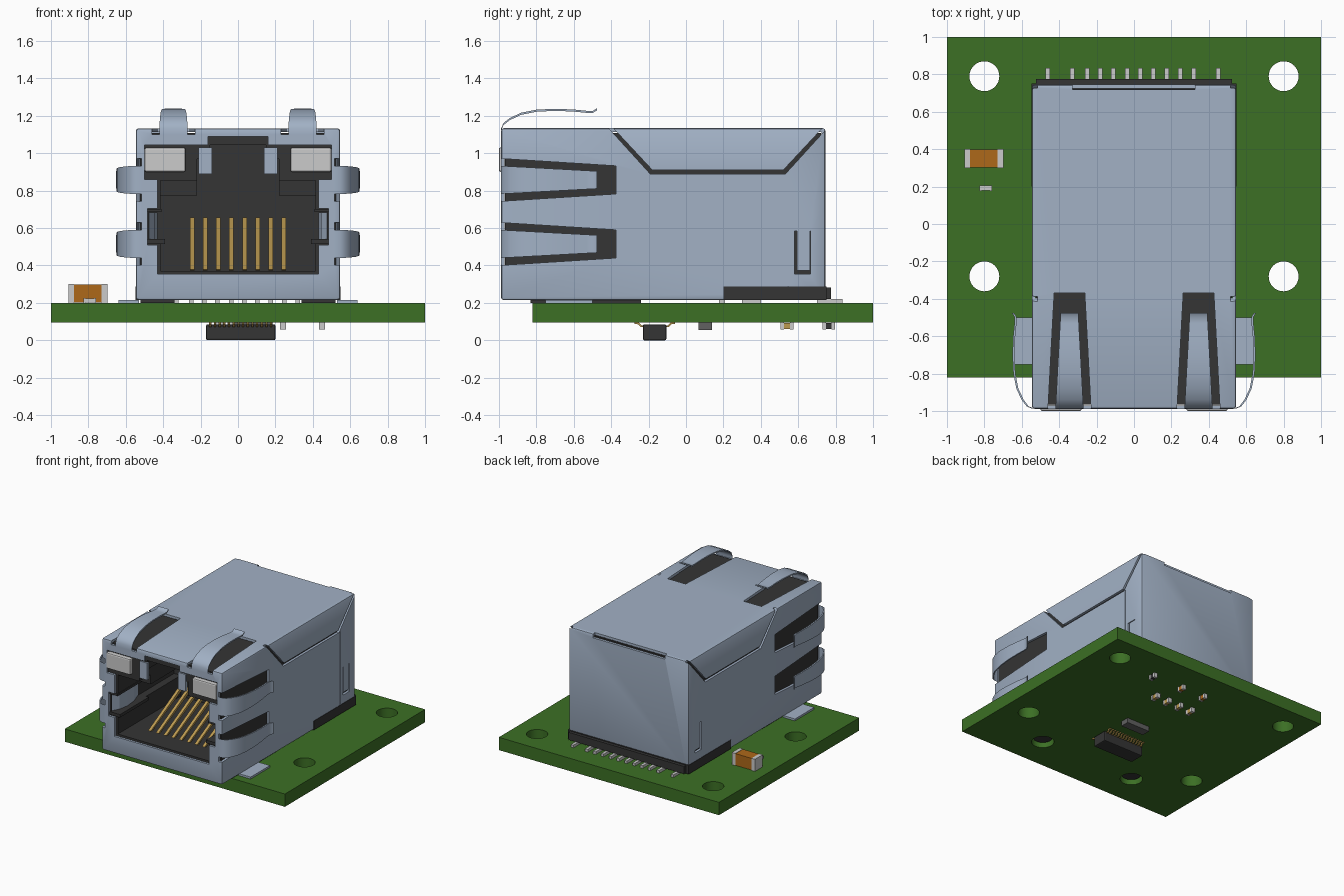
import bpy, bmesh, math
from mathutils import Vector

if "Cube" in bpy.data.objects:
    bpy.data.objects.remove(bpy.data.objects["Cube"])


def material(name, rgb):
    m = bpy.data.materials.new(name)
    m.diffuse_color = (*rgb, 1)
    m.use_nodes = True
    m.node_tree.nodes["Principled BSDF"].inputs["Base Color"].default_value = m.diffuse_color
    return m


STEEL = material("steel", (0.36, 0.44, 0.56))
GREEN = material("board_green", (0.045, 0.16, 0.018))
BLACK = material("black_plastic", (0.035, 0.035, 0.035))
GOLD = material("gold", (0.5, 0.32, 0.08))
TIN = material("tin", (0.55, 0.55, 0.53))
ORANGE = material("orange_body", (0.42, 0.14, 0.01))


def finish(bm, name, mat):
    bmesh.ops.recalc_face_normals(bm, faces=bm.faces[:])
    me = bpy.data.meshes.new(name)
    bm.to_mesh(me)
    bm.free()
    ob = bpy.data.objects.new(name, me)
    bpy.context.collection.objects.link(ob)
    if mat:
        me.materials.append(mat)
    return ob


def prism(name, pts, axis, a, b, mat=None, bevel=0):
    """Extrude a 2D outline along an axis from a to b."""
    put = {"x": lambda p, t: (t, p[0], p[1]),
           "y": lambda p, t: (p[0], t, p[1]),
           "z": lambda p, t: (p[0], p[1], t)}[axis]
    bm = bmesh.new()
    lo = [bm.verts.new(put(p, a)) for p in pts]
    hi = [bm.verts.new(put(p, b)) for p in pts]
    bm.faces.new(lo)
    bm.faces.new(hi)
    n = len(pts)
    for i in range(n):
        j = (i + 1) % n
        bm.faces.new((lo[i], lo[j], hi[j], hi[i]))
    if bevel:
        bmesh.ops.recalc_face_normals(bm, faces=bm.faces[:])
        bmesh.ops.bevel(bm, geom=bm.edges[:], offset=bevel, segments=2,
                        profile=0.5, affect="EDGES")
    return finish(bm, name, mat)


def box(name, x0, x1, y0, y1, z0, z1, mat=None, bevel=0):
    return prism(name, [(x0, y0), (x1, y0), (x1, y1), (x0, y1)], "z", z0, z1, mat, bevel)


def disc(name, x, y, r, z0, z1, mat=None):
    pts = [(x + r * math.cos(math.tau * i / 32), y + r * math.sin(math.tau * i / 32))
           for i in range(32)]
    return prism(name, pts, "z", z0, z1, mat)


def smooth(ob):
    bpy.ops.object.select_all(action="DESELECT")
    ob.select_set(True)
    bpy.context.view_layer.objects.active = ob
    bpy.ops.object.shade_smooth_by_angle(angle=math.radians(35))


def cut(ob, cutters):
    bpy.context.view_layer.objects.active = ob
    for c in cutters:
        c.hide_render = True
        m = ob.modifiers.new("cut", "BOOLEAN")
        m.operation, m.solver, m.object = "DIFFERENCE", "EXACT", c
        bpy.ops.object.modifier_apply(modifier=m.name)
        bpy.data.objects.remove(c)


def mirror_outline(half):
    return half + [(-x, z) for x, z in reversed(half)]


# Circuit board with mounting and peg holes
board = box("circuit_board", -1, 1, -0.82, 1, 0.095, 0.2, GREEN)
cut(board, [disc("hole", s * x, y, r, 0, 0.3) for s in (-1, 1)
            for x, y, r in ((0.8, 0.79, 0.08), (0.8, -0.28, 0.08), (0.435, -0.55, 0.085))])
smooth(board)

# Metal shield: thin shell, open below, with front opening, finger slots and seams
shield = box("shield", -0.546, 0.546, -0.988, 0.745, 0.215, 1.133, STEEL, 0.014)
opening = [(0.43, 0.355), (0.43, 0.51), (0.485, 0.51), (0.485, 0.705), (0.43, 0.705),
           (0.43, 0.86), (0.5, 0.86), (0.5, 1.045), (0.16, 1.045), (0.16, 1.09)]
cutters = [box("hollow", -0.526, 0.526, -0.97, 0.725, 0.1, 1.113),
           prism("opening", mirror_outline(opening), "y", -1.1, -0.9),
           box("rear_slot", -0.33, 0.325, 0.718, 0.8, 1.1, 1.2)]
seam = [(-0.39, 1.135), (-0.18, 0.91), (0.52, 0.91), (0.73, 1.135),
        (0.755, 1.135), (0.53, 0.888), (-0.19, 0.888), (-0.415, 1.135)]
for s in (-1, 1):
    a, b = s * 0.515, s * 0.6
    for c in (0.857, 0.515):
        cutters.append(prism("side_slot", [(-1.1, c - 0.121), (-0.375, c - 0.075),
                                           (-0.375, c + 0.075), (-1.1, c + 0.121)], "x", a, b))
    c = s * 0.345
    cutters.append(prism("top_slot", [(c - 0.121, -1.1), (c + 0.121, -1.1),
                                      (c + 0.082, -0.37), (c - 0.082, -0.37)], "z", 1.1, 1.2))
    cutters.append(prism("seam", seam, "x", a, b))
    cutters.append(prism("latch_window", [(0.58, 0.355), (0.665, 0.355),
                                          (0.665, 0.585), (0.58, 0.585)], "x", a, b))
    cutters.append(prism("wrap_line", [(0.543, 0.25), (0.549, 0.25),
                                       (0.549, 0.89), (0.543, 0.89)], "x", s * 0.54, b))
cut(shield, cutters)
smooth(shield)

# Spring fingers: curved tapering strips on top and both sides
FINGER = [(-0.988, -0.031), (-0.987, 0.0), (-0.975, 0.028), (-0.94, 0.055), (-0.88, 0.083),
          (-0.8, 0.099), (-0.7, 0.104), (-0.6, 0.1), (-0.53, 0.093), (-0.497, 0.093),
          (-0.475, 0.107)]


def finger(name, place):
    bm = bmesh.new()
    rows = []
    for y, v in FINGER:
        w = 0.075 - 0.028 * (y + 0.99) / 0.51
        rows.append([bm.verts.new(place(y, v + d, k * w))
                     for k, d in ((-1, 0), (1, 0), (1, -0.011), (-1, -0.011))])
    for p, q in zip(rows, rows[1:]):
        for i in range(4):
            j = (i + 1) % 4
            bm.faces.new((p[i], p[j], q[j], q[i]))
    bm.faces.new(rows[0])
    bm.faces.new(rows[-1])
    smooth(finish(bm, name, STEEL))


for s in (-1, 1):
    finger("top_finger", lambda y, v, w: (s * 0.345 + w, y, 1.133 + v))
    for c in (0.857, 0.515):
        finger("side_finger", lambda y, v, w: (s * (0.546 + v), y, c + w))

# Plastic jack body with stepped plug cavity
body = box("jack_body", -0.523, 0.523, -0.966, 0.721, 0.22, 1.108, BLACK)
cavity = [(0.415, 0.37), (0.415, 0.54), (0.475, 0.54), (0.475, 0.69), (0.415, 0.69),
          (0.415, 0.855), (0.22, 0.855), (0.22, 0.97), (0.15, 0.97), (0.15, 1.045)]
cut(body, [prism("cavity", mirror_outline(cavity), "y", -1.1, -0.15)])
box("base_insulator", -0.549, 0.549, 0.2, 0.75, 0.215, 0.288, BLACK)
box("base_rear_edge", -0.525, 0.525, 0.7, 0.775, 0.22, 0.282, BLACK)

# Parts repeated on both sides of the jack
for s in (-1, 1):
    def side_box(name, x0, x1, *rest):
        return box(name, *sorted((s * x0, s * x1)), *rest)
    side_box("cavity_shoulder", 0.22, 0.42, -0.82, -0.14, 0.775, 0.87, BLACK)
    side_box("indicator_light", 0.28, 0.5, -1.0, -0.9, 0.9, 1.03, TIN, 0.01)
    side_box("front_tab", 0.14, 0.21, -0.978, -0.955, 0.89, 1.03, STEEL)
    side_box("solder_tab", 0.53, 0.64, -0.75, -0.5, 0.2, 0.216, STEEL)
    side_box("front_standoff", 0.34, 0.52, -0.83, -0.72, 0.2, 0.222, BLACK)
    side_box("middle_standoff", 0.34, 0.52, -0.5, -0.24, 0.2, 0.222, BLACK)
    side_box("latch_tab", 0.524, 0.541, 0.594, 0.663, 0.372, 0.583, STEEL)
    side_box("lower_ledge", 0.39, 0.485, -0.975, -0.6, 0.515, 0.54, BLACK)
    side_box("upper_ledge", 0.41, 0.485, -0.975, -0.6, 0.685, 0.703, BLACK)
    disc("locating_peg", s * 0.435, -0.55, 0.07, 0.13, 0.23, BLACK)
    prism("inner_spring", [(s * x, y) for x, y in
                           ((0.48, -0.965), (0.445, -0.9), (0.43, -0.82), (0.44, -0.72),
                            (0.475, -0.62))], "z", 0.542, 0.684, STEEL)

# Slanted gold contacts in the cavity
for i in range(8):
    x = -0.245 + 0.07 * i
    prism("contact", [(-0.8, 0.378), (-0.78, 0.372), (-0.25, 0.63), (-0.25, 0.655),
                      (-0.27, 0.655)], "x", x - 0.012, x + 0.012, GOLD)

# Solder pins along the rear edge
for x in (-0.46, -0.33, -0.25, -0.18, -0.11, -0.037, 0.033, 0.103, 0.175, 0.247, 0.32, 0.45):
    box("rear_pin", x - 0.012, x + 0.012, 0.7, 0.835, 0.2, 0.222, TIN)


# Two-ended surface mount components
def passive(name, x, y, lx, ly, z0, z1, mat):
    along_x = lx > ly
    cap = 0.15 * lx if along_x else 0.27 * ly
    hx, hy, e = lx / 2, ly / 2, 0.002
    if along_x:
        box(name + "_body", x - hx + cap, x + hx - cap, y - hy + e, y + hy - e,
            z0 + e, z1 - e, mat)
    else:
        box(name + "_body", x - hx + e, x + hx - e, y - hy + cap, y + hy - cap,
            z0 + e, z1 - e, mat)
    for s in (-1, 1):
        if along_x:
            c = x + s * (hx - cap / 2)
            box(name + "_end", c - cap / 2, c + cap / 2, y - hy, y + hy, z0, z1, TIN)
        else:
            c = y + s * (hy - cap / 2)
            box(name + "_end", x - hx, x + hx, c - cap / 2, c + cap / 2, z0, z1, TIN)


passive("capacitor", -0.802, 0.35, 0.21, 0.1, 0.2, 0.3, ORANGE)
passive("small_resistor", -0.793, 0.192, 0.066, 0.03, 0.2, 0.226, TIN)
for x in (0.24, 0.125, 0.01, -0.1):
    passive("row_resistor", x, 0.54, 0.032, 0.07, 0.058, 0.095, GOLD)
for x, m in ((0.45, BLACK), (0.17, ORANGE), (-0.04, ORANGE)):
    passive("rear_resistor", x, 0.762, 0.032, 0.066, 0.058, 0.095, m)
GREY = material("dark_grey", (0.12, 0.12, 0.12))
box("ferrite", -0.03, 0.18, 0.068, 0.14, 0.055, 0.095, GREY)

# Underside chip with two rows of bent legs
box("chip_body", -0.17, 0.2, -0.23, -0.105, 0.0, 0.085, BLACK, 0.008)
for i in range(14):
    x = -0.148 + 0.025 * i
    for s in (-1, 1):
        prism("chip_leg", [(-0.1675 + s * d, z) for d, z in
                           ((0.05, 0.072), (0.075, 0.072), (0.09, 0.086), (0.108, 0.088),
                            (0.108, 0.096), (0.086, 0.096), (0.07, 0.08), (0.05, 0.08))],
              "x", x - 0.006, x + 0.006, GOLD)
